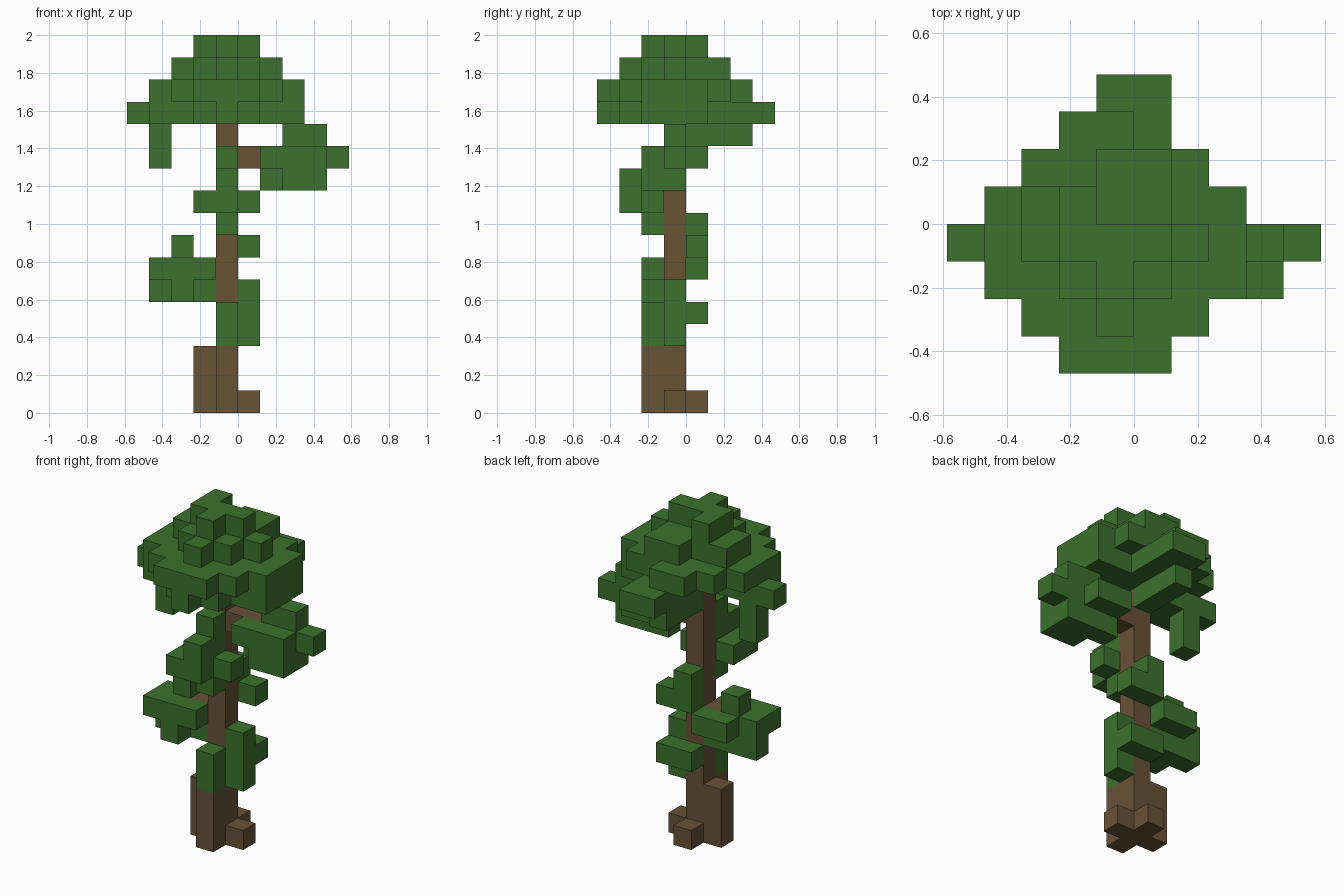
import bpy
import bmesh
from mathutils import Vector

cube = bpy.data.objects.get("Cube")
if cube:
    bpy.data.objects.remove(cube, do_unlink=True)

UNIT = 2 / 17  # edge length of one block
occupied = {}  # block position -> part name


def make_material(name, color):
    material = bpy.data.materials.new(name)
    material.use_nodes = True
    material.diffuse_color = color
    shader = material.node_tree.nodes["Principled BSDF"]
    shader.inputs["Base Color"].default_value = color
    shader.inputs["Roughness"].default_value = 0.9
    return material


bark = make_material("bark brown", (0.138, 0.084, 0.037, 1))
leaf = make_material("leaf green", (0.045, 0.165, 0.026, 1))
part_materials = {}


def block(part, material, corner, size=(1, 1, 1)):
    """Fill a cuboid of blocks, keeping blocks that are already placed."""
    part_materials[part] = material
    for i in range(size[0]):
        for j in range(size[1]):
            for k in range(size[2]):
                cell = (corner[0] + i, corner[1] + j, corner[2] + k)
                occupied.setdefault(cell, part)


def layer(part, material, height, first_row, spans):
    """Fill one flat layer from row spans, running front to back."""
    for offset, (left, right) in enumerate(spans):
        block(part, material, (left, first_row + offset, height),
              (right - left + 1, 1, 1))


def build_part(part):
    """Turn the blocks of a part into a mesh of its exposed faces."""
    bm = bmesh.new()
    for cell in [c for c, owner in occupied.items() if owner == part]:
        base = Vector(cell)
        for axis in range(3):
            for side in (0, 1):
                step = Vector((0, 0, 0))
                step[axis] = 1 if side else -1
                if tuple(int(v) for v in base + step) in occupied:
                    continue
                u, v = Vector((0, 0, 0)), Vector((0, 0, 0))
                u[(axis + 1) % 3] = 1
                v[(axis + 2) % 3] = 1
                start = base + (step if side else Vector((0, 0, 0)))
                corners = [start, start + u, start + u + v, start + v]
                if not side:
                    corners.reverse()
                bm.faces.new([bm.verts.new(p * UNIT) for p in corners])
    bmesh.ops.remove_doubles(bm, verts=bm.verts, dist=UNIT / 100)
    mesh = bpy.data.meshes.new(part)
    bm.to_mesh(mesh)
    bm.free()
    mesh.materials.append(part_materials[part])
    bpy.context.collection.objects.link(bpy.data.objects.new(part, mesh))


# Trunk, with roots flaring around its foot
block("trunk", bark, (-1, -1, 0), (1, 1, 13))
block("roots", bark, (-2, -1, 0), (1, 1, 3))
block("roots", bark, (-1, -2, 0), (1, 1, 3))
block("roots", bark, (0, -1, 0))
block("roots", bark, (-1, 0, 0))

# Short bare branches on both sides
block("right_branch", bark, (0, -1, 11), (2, 1, 1))
block("left_branch", bark, (-2, -1, 6))

# Foliage climbing the lower trunk
block("lower_vine", leaf, (-1, -2, 3), (1, 1, 2))
block("lower_vine", leaf, (0, -1, 3), (1, 1, 3))
block("lower_vine", leaf, (-1, 0, 4), (2, 1, 1))

# Foliage climbing the back and then the front of the upper trunk
block("back_vine", leaf, (-1, 0, 7), (2, 1, 1))
block("back_vine", leaf, (-1, 0, 8))
block("front_vine", leaf, (-1, -2, 8), (1, 1, 4))
block("front_vine", leaf, (-2, -3, 9), (2, 1, 1))
block("front_vine", leaf, (-2, -2, 9), (3, 1, 1))
block("front_vine", leaf, (-1, -3, 10))

# Leaf cluster on the left-hand branch
block("left_leaf_cluster", leaf, (-4, -2, 6), (3, 1, 1))
block("left_leaf_cluster", leaf, (-4, -1, 6), (2, 1, 1))
block("left_leaf_cluster", leaf, (-3, 0, 6), (2, 1, 1))
block("left_leaf_cluster", leaf, (-4, -1, 5), (3, 1, 1))
block("left_leaf_cluster", leaf, (-3, -2, 5))
block("left_leaf_cluster", leaf, (-3, -1, 7))

# Leaf cluster on the right-hand branch
block("right_leaf_cluster", leaf, (1, -2, 11), (3, 1, 1))
block("right_leaf_cluster", leaf, (2, -1, 11), (3, 1, 1))
block("right_leaf_cluster", leaf, (1, 0, 11), (2, 1, 1))
block("right_leaf_cluster", leaf, (2, -2, 10), (2, 1, 1))
block("right_leaf_cluster", leaf, (1, -1, 10), (3, 1, 1))
block("right_leaf_cluster", leaf, (2, -1, 12), (2, 1, 1))

# Leaves hanging below the crown
block("hanging_leaves", leaf, (-4, -1, 11), (1, 1, 2))
block("hanging_leaves", leaf, (-1, 0, 12), (1, 3, 1))

# Crown, stacked in four stepped layers
layer("crown", leaf, 13, -4, [(-1, -1), (-2, 0), (-4, 2), (-5, 2),
                              (-1, 2), (-1, 0), (-1, 0), (-1, 0)])
layer("crown", leaf, 14, -4, [(-2, 0), (-3, 1), (-4, 2), (-4, 2),
                              (-4, 2), (-3, 1), (-2, -1)])
layer("crown", leaf, 15, -3, [(-1, -1), (-2, 0), (-3, 1), (-3, 0), (-1, 0)])
layer("crown", leaf, 16, -2, [(-1, -1), (-2, 0), (-2, -2)])

for part_name in part_materials:
    build_part(part_name)
